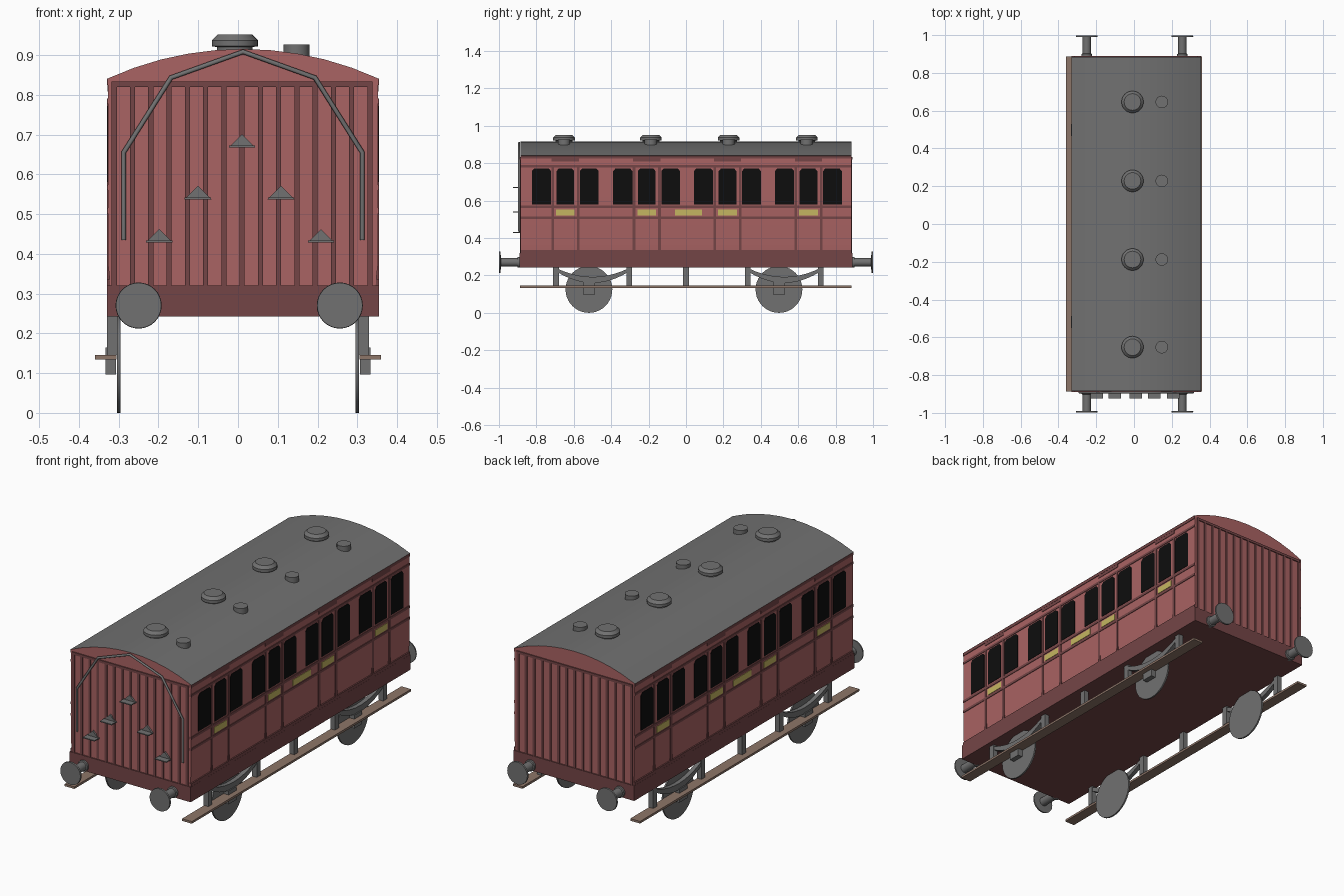
import bpy, bmesh, math
from mathutils import Vector

old = bpy.data.objects.get("Cube")
if old:
    bpy.data.objects.remove(old, do_unlink=True)


def material(name, rgb):
    m = bpy.data.materials.new(name)
    m.use_nodes = True
    m.diffuse_color = (*rgb, 1)
    m.node_tree.nodes["Principled BSDF"].inputs["Base Color"].default_value = (*rgb, 1)
    return m


RED = material("coach red", (0.40, 0.125, 0.125))
DARK = material("dark red", (0.175, 0.06, 0.062))
GREY = material("metal grey", (0.165, 0.165, 0.165))
BLACK = material("window black", (0.004, 0.004, 0.004))
YELLOW = material("label yellow", (0.56, 0.47, 0.12))
WOOD = material("footboard brown", (0.27, 0.18, 0.14))


def finish(name, bm, mats, smooth=False):
    bmesh.ops.recalc_face_normals(bm, faces=bm.faces)
    me = bpy.data.meshes.new(name)
    bm.to_mesh(me)
    bm.free()
    for m in mats:
        me.materials.append(m)
    ob = bpy.data.objects.new(name, me)
    bpy.context.collection.objects.link(ob)
    if smooth:
        bpy.ops.object.select_all(action="DESELECT")
        ob.select_set(True)
        bpy.context.view_layer.objects.active = ob
        bpy.ops.object.shade_smooth_by_angle(angle=math.radians(30))
    return ob


def prism(bm, pts, axis, lo, hi):
    """Extrude a 2D outline along x (outline is y,z) or along y (outline is x,z)."""
    place = (lambda a, b, d: (d, a, b)) if axis == "x" else (lambda a, b, d: (a, d, b))
    f = bm.faces.new([bm.verts.new(place(a, b, lo)) for a, b in pts])
    new = bmesh.ops.extrude_face_region(bm, geom=[f])["geom"]
    step = Vector(place(0, 0, hi - lo))
    bmesh.ops.translate(bm, verts=[v for v in new if isinstance(v, bmesh.types.BMVert)], vec=step)


def rect(a0, a1, b0, b1):
    return [(a0, b0), (a1, b0), (a1, b1), (a0, b1)]


def solids(name, parts, mat):
    bm = bmesh.new()
    for pts, axis, lo, hi in parts:
        prism(bm, pts, axis, lo, hi)
    return finish(name, bm, [mat])


def lathe(name, profile, loc, mat, along="z", sides=32):
    bm = bmesh.new()
    rings = []
    for r, h in profile:
        ring = []
        for i in range(sides):
            t = 2 * math.pi * i / sides
            p = {"z": (r * math.cos(t), r * math.sin(t), h),
                 "y": (r * math.cos(t), h, r * math.sin(t)),
                 "x": (h, r * math.cos(t), r * math.sin(t))}[along]
            ring.append(bm.verts.new(Vector(p) + Vector(loc)))
        rings.append(ring)
    for a, b in zip(rings, rings[1:]):
        for i in range(sides):
            j = (i + 1) % sides
            bm.faces.new((a[i], a[j], b[j], b[i]))
    bm.faces.new(rings[0])
    bm.faces.new(rings[-1])
    return finish(name, bm, [mat], True)


# Body shell with curved roof, roof faces coloured grey
CX, HALF, WALL, END = 0.0125, 0.3425, 0.339, 0.884
EAVE, CROWN = 0.84, 0.915
rise = CROWN - EAVE
radius = (HALF ** 2 + rise ** 2) / (2 * rise)
arc = []
for i in range(11):
    x = HALF - 2 * HALF * i / 10
    arc.append((CX + x, CROWN - radius + math.sqrt(radius ** 2 - x ** 2)))
outline = [(CX - WALL, 0.37), (CX - WALL + 0.006, 0.315), (CX + WALL - 0.006, 0.315), (CX + WALL, 0.37),
           (CX + WALL, EAVE - 0.002)] + arc + [(CX - WALL, EAVE - 0.002)]
bm = bmesh.new()
prism(bm, outline, "y", -END, END)
bmesh.ops.recalc_face_normals(bm, faces=bm.faces)
for f in bm.faces:
    f.material_index = 1 if f.normal.z > 0.5 else 0
finish("body_and_roof", bm, [RED, GREY], True)

solids("underframe", [(rect(CX - HALF, CX + HALF, 0.243, 0.32), "y", -0.89, 0.89)], DARK)

# Side panelling, windows and labels
COMPARTMENTS = (-0.645, -0.21, 0.222, 0.655)


def window(y, w):
    return [(y - w, 0.58), (y + w, 0.58), (y + w, 0.758), (y + w - 0.012, 0.772),
            (y - w + 0.012, 0.772), (y - w, 0.758)]


for side, label in ((1, "left"), (-1, "right")):
    def span(depth):
        return "x", CX + side * (WALL - 0.01), CX + side * (WALL + depth)

    beads = [(rect(-END, END, z0, z1), *span(0.003)) for z0, z1 in
             ((0.32, 0.335), (0.502, 0.515), (0.56, 0.573), (0.778, 0.79), (0.824, EAVE))]
    panes, plates = [], [(rect(-0.06, 0.085, 0.52, 0.552), *span(0.0025))]
    for c in COMPARTMENTS:
        for e in (-0.068, 0.068):
            beads.append((rect(c + e - 0.007, c + e + 0.007, 0.33, 0.785), *span(0.0026)))
        beads.append((rect(c - 0.073, c + 0.073, 0.808, 0.826), *span(0.0022)))
        for d, w in ((-0.128, 0.051), (0, 0.047), (0.128, 0.05)):
            panes.append((window(c + d, w), *span(0.002)))
        plates.append((rect(c - 0.05, c + 0.05, 0.52, 0.552), *span(0.0025)))
    solids(label + "_beading", beads, DARK)
    solids(label + "_windows", panes, BLACK)
    solids(label + "_labels", plates, YELLOW)

# End ribs and crossbars
for s, label in ((-1, "front"), (1, "back")):
    ribs = [(rect(x - 0.0065, x + 0.0065, 0.32, 0.822), "y", s * 0.88, s * 0.888)
            for x in (-0.311 + 0.0459 * i for i in range(15))]
    ribs.append((rect(-0.318, 0.338, 0.82, 0.833), "y", s * 0.88, s * 0.889))
    solids(label + "_end_ribs", ribs, DARK)

# Front handrail
curve = bpy.data.curves.new("front_handrail", "CURVE")
curve.dimensions = "3D"
curve.bevel_depth = 0.006
curve.bevel_resolution = 1
curve.use_fill_caps = True
rail = [(-0.3, 0.435), (-0.3, 0.655), (-0.181, 0.843), (0, 0.908), (0.181, 0.843), (0.3, 0.655), (0.3, 0.435)]
sp = curve.splines.new("POLY")
sp.points.add(len(rail) - 1)
for p, (x, z) in zip(sp.points, rail):
    p.co = (x + CX, -0.892, z, 1)
curve.materials.append(GREY)
bpy.context.collection.objects.link(bpy.data.objects.new("front_handrail", curve))

# Climbing steps on the front end
steps = []
for x, z in ((0.01, 0.667), (-0.101, 0.537), (0.108, 0.537), (-0.198, 0.428), (0.209, 0.428)):
    steps.append(([(x - 0.034, z), (x + 0.034, z), (x, z + 0.034)], "y", -0.893, -0.88))
    steps.append((rect(x - 0.033, x + 0.033, z, z + 0.005), "y", -0.925, -0.88))
solids("front_steps", steps, GREY)

# Roof ventilators and lamp caps
for i, y in enumerate((-0.652, -0.188, 0.228, 0.646)):
    lathe(f"ventilator_{i}", [(0.045, 0.9), (0.045, 0.92), (0.058, 0.922), (0.058, 0.937), (0.044, 0.951)],
          (-0.008, y, 0), GREY)
    lathe(f"lamp_cap_{i}", [(0.033, 0.89), (0.033, 0.926)], (0.147, y, 0), GREY, sides=24)

# Buffers
for s, end in ((-1, "front"), (1, "back")):
    for x in (-0.25, 0.256):
        lathe(end + "_buffer", [(0.028, s * 0.88), (0.028, s * 0.9), (0.022, s * 0.902), (0.022, s * 0.99),
                                (0.058, s * 0.991), (0.057, s * 0.999)], (x, 0, 0.27), GREY, "y")

# Running gear: wheels, axle boxes, springs, hangers and footboards
for s, label in ((1, "left"), (-1, "right")):
    gear = [(rect(y - 0.015, y + 0.015, 0.145, 0.245), "x", s * 0.303, s * 0.329)
            for y in (-0.695, -0.303, 0, 0.33, 0.72)]
    for wheel, a, b in ((-0.519, -0.695, -0.303), (0.497, 0.33, 0.72)):
        lathe(label + "_wheel", [(0.125, -0.004), (0.125, 0.004)], (s * 0.3, wheel, 0.125), GREY, "x", 40)
        gear.append((rect(wheel - 0.032, wheel + 0.032, 0.097, 0.165), "x", s * 0.307, s * 0.333))
        mid, half = (a + b) / 2, (b - a) / 2
        ts = [i / 5 - 1 for i in range(11)]
        top = [(mid + half * t, 0.192 + 0.048 * t * t) for t in ts]
        low = [(mid + half * t, 0.16 + 0.062 * t * t) for t in reversed(ts)]
        gear.append((top + low, "x", s * 0.305, s * 0.327))
    solids(label + "_springs_and_hangers", gear, GREY)
    solids(label + "_footboard", [(rect(-0.888, 0.886, 0.134, 0.145), "x", s * 0.305, s * 0.36)], WOOD)
